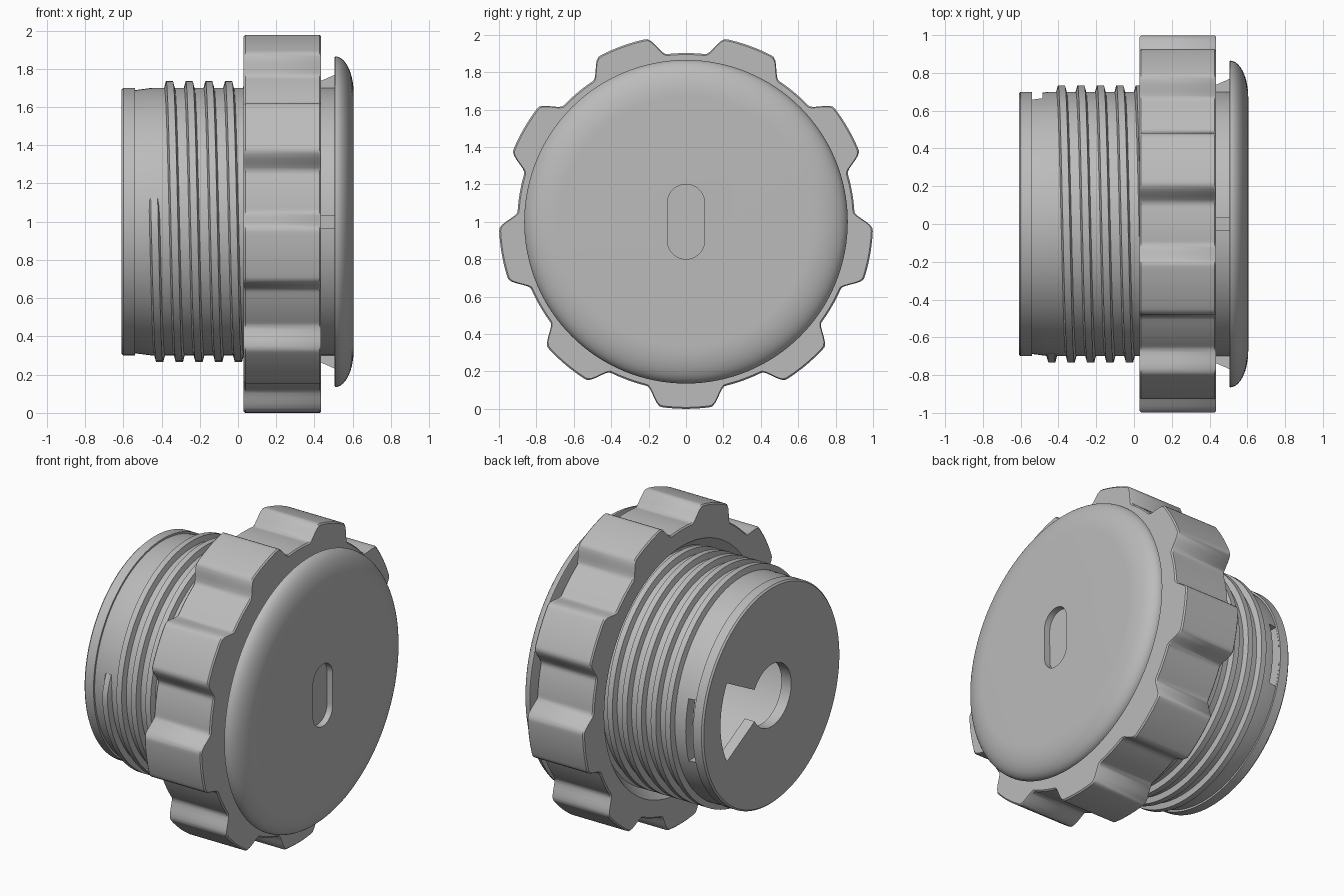
import bpy, bmesh
from math import sin, cos, pi, radians, atan2
from mathutils import Matrix, Vector

cube = bpy.data.objects.get("Cube")
if cube:
    bpy.data.objects.remove(cube)

grey = bpy.data.materials.new("plain_grey")
grey.use_nodes = True
grey.diffuse_color = (0.5, 0.5, 0.5, 1)
grey.node_tree.nodes["Principled BSDF"].inputs["Base Color"].default_value = (0.5, 0.5, 0.5, 1)
AXIS = 1.0  # height of the shared axis, which runs along x


def finish(name, bm):
    bmesh.ops.remove_doubles(bm, verts=bm.verts, dist=1e-5)
    bmesh.ops.recalc_face_normals(bm, faces=bm.faces)
    bm.transform(Matrix.Translation((0, 0, AXIS)))
    mesh = bpy.data.meshes.new(name)
    bm.to_mesh(mesh)
    bm.free()
    mesh.materials.append(grey)
    obj = bpy.data.objects.new(name, mesh)
    bpy.context.collection.objects.link(obj)
    return obj


def select(obj):
    bpy.ops.object.select_all(action="DESELECT")
    obj.select_set(True)
    bpy.context.view_layer.objects.active = obj


def smooth(obj, angle=28):
    select(obj)
    bpy.ops.object.shade_smooth_by_angle(angle=radians(angle))


def skin(name, rings, close_rows=False, caps=False):
    """Join rows of points, each row a closed loop, into one surface."""
    bm = bmesh.new()
    rows = [[bm.verts.new(p) for p in ring] for ring in rings]
    pairs = list(zip(rows, rows[1:])) + ([(rows[-1], rows[0])] if close_rows else [])
    for a, b in pairs:
        for i in range(len(a)):
            j = (i + 1) % len(a)
            bm.faces.new((a[i], a[j], b[j], b[i]))
    if caps:
        bm.faces.new(rows[0])
        bm.faces.new(rows[-1])
    return finish(name, bm)


def circle(x, r, n=128):
    return [(x, r * cos(2 * pi * i / n), r * sin(2 * pi * i / n)) for i in range(n)]


def lathe(name, profile):
    return skin(name, [circle(x, r) for x, r in profile], caps=True)


def prism(name, outline, x0, x1):
    """Extrude a (y, z) outline along x."""
    return skin(name, [[(x, y, z) for y, z in outline] for x in (x0, x1)], caps=True)


def cut(target, cutter):
    select(target)
    mod = target.modifiers.new("cut", "BOOLEAN")
    mod.operation, mod.solver, mod.object = "DIFFERENCE", "EXACT", cutter
    bpy.ops.object.modifier_apply(modifier=mod.name)
    bpy.data.objects.remove(cutter)


# Hollow plug body with a shallow relief behind its end rim
body = lathe("plug_body", [(-.61, .69), (-.60, .70), (-.54, .70), (-.54, .688),
                           (-.45, .70), (.52, .70)])
cut(body, lathe("cavity", [(-.54, .62), (.51, .62)]))

# Keyhole opening: round centre with a flared fan towards the back
start = atan2(.1, .17)
keyhole = [(.2 * cos(a), .2 * sin(a)) for a in
           [start + (2 * pi - 2 * start) * i / 40 for i in range(41)]]
keyhole += [(.52 * cos(a), .52 * sin(a)) for a in
            [radians(-29 + 58 * i / 12) for i in range(13)]]
cut(body, prism("keyhole", keyhole, -.7, -.5))

# Latch window in the back wall
window = [(.5, -.2), (.8, -.2), (.8, .2), (.5, .2)]
cut(body, prism("window", window, -.539, -.485))
smooth(body)

# Domed cap with an oval recess
dome = [(.505, .858), (.508, .865)]
dome += [(.508 + .097 * sin(t), .67 + .195 * cos(t)) for t in
         [pi / 2 * i / 14 for i in range(1, 15)]]
cap = lathe("domed_cap", dome)
oval = [(.1 * cos(a), (.1 if a <= pi else -.1) + .1 * sin(a)) for a in
        [2 * pi * i / 48 for i in range(49)]]
cut(cap, prism("oval_recess", oval[:-1] + [(.1, -.1)], .565, .7))
smooth(cap)

# Four small wedges under the cap
for k in range(4):
    bm = bmesh.new()
    loops = []
    for y in (-.035, .035):
        loops.append([bm.verts.new((x, y, z)) for x, z in
                      ((.43, .68), (.43, .735), (.51, .77), (.51, .68))])
    a, b = loops
    bm.faces.new(a)
    bm.faces.new(b)
    for i in range(4):
        j = (i + 1) % 4
        bm.faces.new((a[i], a[j], b[j], b[i]))
    bm.transform(Matrix.Rotation(k * pi / 2, 4, "X"))
    finish(f"cap_wedge_{k + 1}", bm)

# Helical thread
PITCH = .103
sections = []
first, last = 170, 2330
for deg in range(first, last + 1, 4):
    a = radians(deg)
    x = -.41 + PITCH * (deg - 270) / 360
    lift = min(1, (deg - first + 2) / 12)
    crest = .695 + .04 * lift
    sections.append([(x + dx, r * cos(a), r * sin(a)) for dx, r in
                     ((-.03, .69), (-.018, crest), (.018, crest), (.03, .69))])
smooth(skin("screw_thread", sections, caps=True))


# Nine-lobed hand nut
def lobe_radius(deg):
    off = abs((deg + 90 + 20) % 40 - 20)
    t = min(1, max(0, (off - 7.5) / 6))
    return 1.0 - .098 * t * t * (3 - 2 * t)


def lobed(x, inset):
    return [(x, (lobe_radius(d) - inset) * cos(radians(d)),
             (lobe_radius(d) - inset) * sin(radians(d))) for d in range(360)]


nut_rings = [lobed(.03, .008), lobed(.038, 0), lobed(.427, 0), lobed(.435, .008)]
nut_rings += [circle(x, r, 360) for x, r in ((.435, .74), (.10, .73), (.03, .79))]
smooth(skin("lobed_nut", nut_rings, close_rows=True), 35)
